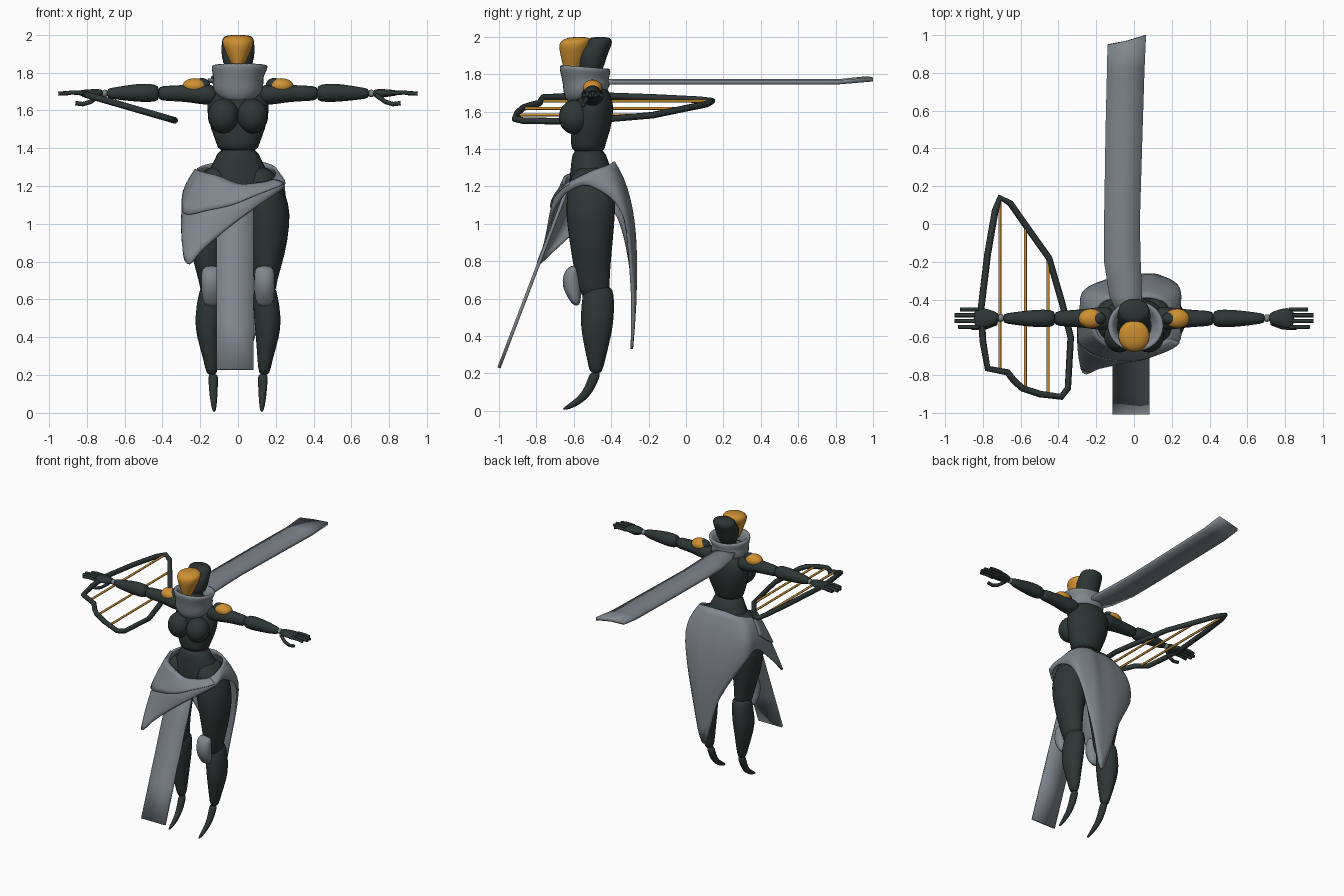
import bpy
import bmesh
import math
from mathutils import Vector

cube = bpy.data.objects.get("Cube")
if cube:
    bpy.data.objects.remove(cube, do_unlink=True)


def material(name, rgb):
    mat = bpy.data.materials.new(name)
    mat.use_nodes = True
    mat.diffuse_color = (*rgb, 1)
    mat.node_tree.nodes["Principled BSDF"].inputs["Base Color"].default_value = (*rgb, 1)
    return mat


DARK = material("dark green grey", (0.026, 0.038, 0.036))
GREY = material("cloth grey", (0.21, 0.24, 0.265))
GOLD = material("amber", (0.62, 0.28, 0.03))


def finish(mesh, name, mat, mirror=False, thick=0, smooth=0):
    """Link a mesh as an object with its material and modifiers."""
    mesh.materials.append(mat)
    mesh.polygons.foreach_set("use_smooth", [True] * len(mesh.polygons))
    obj = bpy.data.objects.new(name, mesh)
    bpy.context.collection.objects.link(obj)
    if thick:
        solid = obj.modifiers.new("thickness", "SOLIDIFY")
        solid.thickness, solid.offset = thick, 0
    if smooth:
        obj.modifiers.new("smooth", "SUBSURF").levels = smooth
        obj.modifiers["smooth"].render_levels = smooth
    if mirror:
        obj.modifiers.new("mirror", "MIRROR").use_mirror_merge = False
    return obj


def surface(name, rows, mat, closed=False, caps=False, **options):
    """Join rows of points into a skin."""
    bm = bmesh.new()
    grid = [[bm.verts.new(p) for p in row] for row in rows]
    count = len(rows[0])
    for a, b in zip(grid, grid[1:]):
        for i in range(count if closed else count - 1):
            j = (i + 1) % count
            bm.faces.new((a[i], a[j], b[j], b[i]))
    if caps:
        bm.faces.new(grid[0][::-1])
        bm.faces.new(grid[-1])
    bmesh.ops.recalc_face_normals(bm, faces=bm.faces)
    mesh = bpy.data.meshes.new(name)
    bm.to_mesh(mesh)
    bm.free()
    return finish(mesh, name, mat, **options)


def loft(name, rings, mat, along_x=False, sides=16, caps=True, **options):
    """Rings are (centre a, centre b, height, radius a, radius b, tilt)."""
    rows = []
    for a, b, h, ra, rb, *tilt in rings:
        row = []
        for i in range(sides):
            t = math.tau * i / sides
            p, q = ra * math.cos(t), rb * math.sin(t)
            k = h + (tilt[0] * q if tilt else 0)
            row.append((k, a + p, b + q) if along_x else (a + p, b + q, k))
        rows.append(row)
    return surface(name, rows, mat, closed=True, caps=caps, smooth=1, **options)


def ball(name, centre, radii, mat, mirror=True):
    mesh = bpy.data.meshes.new(name)
    bm = bmesh.new()
    bmesh.ops.create_uvsphere(bm, u_segments=24, v_segments=16, radius=1)
    for v in bm.verts:
        v.co = Vector(c + r * k for c, r, k in zip(centre, radii, v.co))
    bm.to_mesh(mesh)
    bm.free()
    return finish(mesh, name, mat, mirror=mirror)


def tube(name, points, radius, mat, cyclic=False, mirror=False):
    curve = bpy.data.curves.new(name, "CURVE")
    curve.dimensions = "3D"
    curve.bevel_depth, curve.bevel_resolution = radius, 2
    curve.use_fill_caps = True
    spline = curve.splines.new("POLY")
    spline.points.add(len(points) - 1)
    for point, co in zip(spline.points, points):
        point.co = (*co, 1)
    spline.use_cyclic_u = cyclic
    helper = bpy.data.objects.new(name + " path", curve)
    mesh = bpy.data.meshes.new_from_object(helper)
    bpy.data.objects.remove(helper)
    return finish(mesh, name, mat, mirror=mirror)


# Torso, pelvis and neck
loft("torso", [(0, -.52, 1.38, .108, .09), (0, -.525, 1.42, .112, .092), (0, -.51, 1.5, .148, .11),
               (0, -.5, 1.6, .17, .115), (0, -.49, 1.67, .165, .1), (0, -.5, 1.73, .11, .08),
               (0, -.52, 1.78, .05, .05), (0, -.52, 1.88, .045, .045)], DARK)
loft("pelvis", [(0, -.5, 1.08, .1, .1), (0, -.5, 1.18, .18, .13), (0, -.5, 1.25, .18, .125),
                (0, -.515, 1.33, .125, .1), (0, -.52, 1.41, .105, .088)], DARK)
ball("chest", (.077, -.595, 1.57), (.082, .085, .092), DARK)

# Legs
loft("thighs", [(.1, -.5, 1.31, .05, .08), (.125, -.5, 1.24, .1, .13), (.15, -.51, 1.1, .125, .135),
                (.16, -.51, 1, .118, .13), (.16, -.505, .83, .09, .108), (.145, -.5, .7, .06, .092),
                (.142, -.48, .58, .05, .075)], DARK, mirror=True)
loft("shins", [(.143, -.47, .67, .055, .07), (.144, -.468, .63, .066, .086), (.157, -.475, .5, .075, .093),
               (.157, -.478, .4, .063, .08), (.142, -.48, .28, .04, .05), (.138, -.482, .19, .028, .033)],
     DARK, mirror=True)
loft("feet", [(.132, -.483, .21, .026, .03), (.131, -.495, .17, .026, .03), (.13, -.525, .1, .022, .028),
              (.128, -.57, .055, .017, .032), (.127, -.615, .025, .012, .032), (.126, -.65, .005, .006, .015)],
     DARK, mirror=True)
loft("knee_pads", [(.14, -.595, .78, .045, .02), (.14, -.612, .74, .056, .048), (.14, -.612, .66, .056, .052),
                   (.14, -.595, .6, .05, .035), (.14, -.585, .56, .035, .015)], GREY, mirror=True)

# Arms and hands, running sideways
loft("upper_arms", [(-.5, 1.68, .1, .06, .05), (-.5, 1.685, .18, .064, .058), (-.5, 1.69, .26, .05, .047),
                    (-.5, 1.69, .36, .043, .041), (-.5, 1.69, .43, .04, .04)], DARK, True, mirror=True)
loft("forearms", [(-.5, 1.69, .41, .042, .042), (-.5, 1.693, .47, .05, .052), (-.5, 1.693, .56, .044, .046),
                  (-.5, 1.69, .64, .033, .034), (-.5, 1.69, .7, .025, .026)], DARK, True, mirror=True)
loft("wrist_bands", [(-.498, 1.69, .685, .022, .022), (-.498, 1.69, .725, .022, .022)], GREY, True, mirror=True)
loft("palms", [(-.498, 1.69, .71, .024, .022), (-.498, 1.69, .76, .046, .024),
               (-.498, 1.692, .81, .056, .018), (-.498, 1.692, .85, .052, .013)], DARK, True, mirror=True)
for i, reach in enumerate((.93, .95, .95, .92)):
    y = -.545 + .031 * i
    tube("fingers_%d" % (i + 1), [(.82, y, 1.692), (.88, y, 1.694), (reach, y, 1.688)], .011, DARK, mirror=True)
tube("thumbs", [(.73, -.525, 1.68), (.78, -.545, 1.645), (.82, -.55, 1.633), (.86, -.55, 1.638)],
     .012, DARK, mirror=True)

# Shoulder guards
ball("shoulder_guards", (.228, -.5, 1.728), (.066, .052, .042), GOLD)
ball("shoulder_insets", (.19, -.5, 1.735), (.042, .034, .036), DARK)

# Head: helmet behind a tapering face plate
loft("helmet", [(0, -.51, 1.79, .05, .055), (0, -.505, 1.85, .084, .07), (0, -.495, 1.92, .092, .082),
                (0, -.465, 1.96, .086, .072), (0, -.46, 1.985, .085, .066), (0, -.46, 2, .055, .045)], DARK)
loft("face_plate", [(0, -.62, 1.785, .008, .025), (0, -.605, 1.85, .04, .055), (0, -.6, 1.92, .072, .077),
                    (0, -.595, 1.96, .088, .088), (0, -.585, 1.985, .082, .078), (0, -.57, 2, .04, .045)], GOLD)

# Scarf with a ribbon streaming behind
loft("scarf", [(0, -.53, 1.675, .1, .1, .25), (0, -.53, 1.72, .138, .125, .2), (0, -.535, 1.765, .128, .12, .1),
               (.005, -.54, 1.8, .138, .13, -.05), (.01, -.54, 1.838, .155, .14, -.08),
               (.01, -.54, 1.838, .125, .115, -.08), (0, -.54, 1.76, .09, .09)],
     GREY, caps=False, thick=.01)
tail = [(-.09, .03, -.47, 1.755), (-.13, .042, -.38, 1.757), (-.158, .035, -.2, 1.757), (-.158, .03, 0, 1.757),
        (-.15, .045, .5, 1.757), (-.143, .055, .82, 1.757), (-.14, .063, .97, 1.772)]
surface("scarf_tail", [[(a, y - .02 * (y > .5), z), ((a + b) / 2, y, z + .006), (b, y + .03 * (y > .9), z)]
                       for a, b, y, z in tail], GREY, thick=.022)
surface("front_strip", [[(x, -.63 - .37 * t, 1.2 - .97 * t) for x in (-.115, -.02, .082)]
                        for t in (0, .25, .5, .75, 1)], GREY, thick=.018)

# Waist wrap: each column holds its top, middle and hem point in hundredths
WRAP = [((20, -50, 128), (23, -50, 124), (23, -50, 120)),
        ((18, -60, 123), (23, -62, 121), (22, -62, 118)),
        ((8, -64, 121), (9, -69, 115), (8, -70, 108)),
        ((0, -65, 121), (-3, -71, 110), (-5, -73, 98)),
        ((-10, -64, 125), (-16, -70, 107), (-18, -76, 87)),
        ((-17, -60, 127), (-26, -65, 105), (-27, -78, 79)),
        ((-20, -54, 128), (-28, -58, 109), (-29, -58, 97)),
        ((-21, -48, 129), (-27, -46, 118), (-28, -44, 108)),
        ((-16, -41, 131), (-24, -36, 118), (-25, -35, 100)),
        ((-7, -39, 133), (-10, -30, 105), (-8, -29, 70)),
        ((2, -39, 133), (4, -28, 95), (5, -29, 33)),
        ((9, -39, 133), (13, -29, 105), (14, -29, 65)),
        ((17, -42, 131), (23, -36, 117), (23, -34, 105))]


def wrap_point(u, v, grow=1):
    """Spline around the waist, parabola from top to hem."""
    i, t = int(u), u - int(u)
    cols = []
    for k in range(-1, 3):
        top, mid, hem = (Vector(p) / 100 for p in WRAP[(i + k) % len(WRAP)])
        cols.append(top * (1 - v) * (1 - 2 * v) + mid * 4 * v * (1 - v) + hem * v * (2 * v - 1))
    a, b, c, d = cols
    p = b + (c - a) * t / 2 + (a - b * 2.5 + c * 2 - d / 2) * t * t + (b * 3 - a - c * 3 + d) * t ** 3 / 2
    return (p.x * grow, (p.y + .5) * grow - .5, p.z)


surface("waist_wrap", [[wrap_point(i / 6, j / 12) for i in range(len(WRAP) * 6)] for j in range(13)],
        GREY, closed=True, thick=.014)
surface("waist_fold", [[wrap_point(1 + i / 6, j / 12, 1.045) for i in range(36)] for j in range(7)],
        GREY, thick=.014)

# Harp: sloping frame with three strings
OUTLINE = [(-.71, .14), (-.655, .11), (-.55, -.04), (-.45, -.18), (-.38, -.42), (-.335, -.6), (-.35, -.87),
           (-.385, -.915), (-.5, -.9), (-.59, -.87), (-.635, -.83), (-.67, -.785), (-.775, -.765),
           (-.8, -.62), (-.81, -.45), (-.775, -.16), (-.735, .07)]


def on_harp(x, y):
    return (x, y, 1.685 - .29 * (x + .81))


tube("harp_frame", [on_harp(*p) for p in OUTLINE], .018, DARK, cyclic=True)
for i, (x, near, far) in enumerate([(-.71, -.78, .13), (-.575, -.87, -.02), (-.455, -.9, -.18)]):
    tube("harp_string_%d" % (i + 1), [on_harp(x, near), on_harp(x, far)], .008, GOLD)
